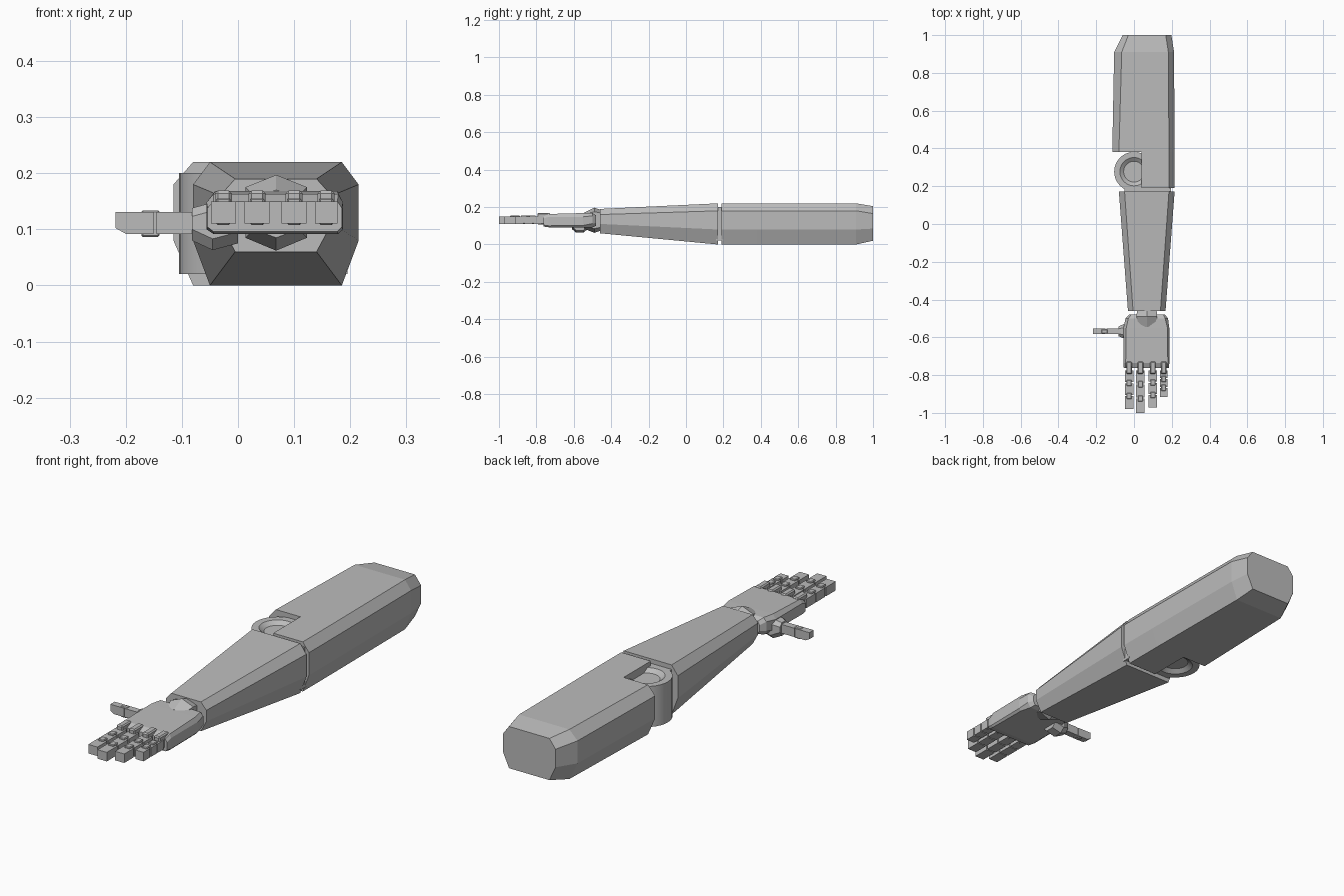
import bpy, bmesh, math
from mathutils import Matrix

cube = bpy.data.objects.get("Cube")
if cube:
    bpy.data.objects.remove(cube, do_unlink=True)

grey = bpy.data.materials.new("plain grey")
grey.use_nodes = True
grey.diffuse_color = (0.5, 0.5, 0.5, 1)
grey.node_tree.nodes["Principled BSDF"].inputs["Base Color"].default_value = (0.5, 0.5, 0.5, 1)


def finish(name, bm):
    bmesh.ops.remove_doubles(bm, verts=bm.verts, dist=0.0002)
    bmesh.ops.recalc_face_normals(bm, faces=bm.faces)
    mesh = bpy.data.meshes.new(name)
    bm.to_mesh(mesh)
    bm.free()
    mesh.materials.append(grey)
    obj = bpy.data.objects.new(name, mesh)
    bpy.context.collection.objects.link(obj)
    return obj


def skin(name, rings):
    """Join closed rings of points and cap both ends."""
    bm = bmesh.new()
    loops = [[bm.verts.new(p) for p in ring] for ring in rings]
    for a, b in zip(loops, loops[1:]):
        for i in range(len(a)):
            j = (i + 1) % len(a)
            bm.faces.new((a[i], a[j], b[j], b[i]))
    bm.faces.new(loops[0])
    bm.faces.new(loops[-1])
    return finish(name, bm)


def octagon(y, x0, x1, z0, z1, left, right, low, high):
    """Cross-section with cut corners; left and right are the cut widths."""
    return [(x0 + left, y, z0), (x1 - right, y, z0), (x1, y, z0 + low), (x1, y, z1 - high),
            (x1 - right, y, z1), (x0 + left, y, z1), (x0, y, z1 - high), (x0, y, z0 + low)]


def block(name, x0, x1, y0, y1, z0, z1, bevel=0.0):
    bm = bmesh.new()
    m = Matrix.Translation(((x0 + x1) / 2, (y0 + y1) / 2, (z0 + z1) / 2))
    m = m @ Matrix.Diagonal((x1 - x0, y1 - y0, z1 - z0, 1))
    bmesh.ops.create_cube(bm, size=1, matrix=m)
    if bevel:
        bmesh.ops.bevel(bm, geom=bm.edges[:], offset=bevel, segments=1, affect='EDGES')
    return finish(name, bm)


# Upper arm: full-width sleeve, then the half beside the elbow
skin("upper_arm", [
    octagon(0.38, -0.115, 0.215, 0, 0.22, 0.035, 0.03, 0.08, 0.04),
    octagon(0.91, -0.105, 0.212, 0, 0.22, 0.04, 0.03, 0.08, 0.04),
    octagon(1.0, -0.06, 0.198, 0.02, 0.205, 0.03, 0.03, 0.065, 0.04)])
skin("upper_arm_elbow_side", [
    octagon(0.19, 0.04, 0.215, 0, 0.22, 0, 0.03, 0.08, 0.04),
    octagon(0.38, 0.04, 0.215, 0, 0.22, 0, 0.03, 0.08, 0.04)])

# Elbow: upright drum with a dished centre on both ends
elbow_profile = [(0.055, 0.035), (0.075, 0.02), (0.105, 0.02),
                 (0.105, 0.2), (0.075, 0.2), (0.055, 0.185)]
elbow = skin("elbow_drum", [
    [(r * math.cos(a * math.tau / 32), 0.277 + r * math.sin(a * math.tau / 32), z)
     for a in range(32)] for r, z in elbow_profile])
bpy.context.view_layer.objects.active = elbow
elbow.select_set(True)
bpy.ops.object.shade_smooth_by_angle(angle=math.radians(25))
elbow.select_set(False)
block("elbow_core", -0.05, 0.195, 0.16, 0.2, 0.02, 0.2)

# Forearm: tapers to the wrist
skin("forearm", [
    octagon(0.172, -0.08, 0.215, 0, 0.22, 0.03, 0.03, 0.08, 0.04),
    octagon(-0.46, -0.032, 0.167, 0.06, 0.19, 0.027, 0.027, 0.05, 0.03)])

# Wrist: faceted joint with a ridge along the top and bottom
def wrist_ring(y, half, low, high, side):
    return [(0.068 - half, y, 0.13 - side), (0.068, y, low), (0.068 + half, y, 0.13 - side),
            (0.068 + half, y, 0.13 + side), (0.068, y, high), (0.068 - half, y, 0.13 + side)]

skin("wrist", [wrist_ring(-0.44, 0.05, 0.08, 0.18, 0.035),
               wrist_ring(-0.49, 0.055, 0.062, 0.197, 0.045),
               wrist_ring(-0.545, 0.04, 0.085, 0.17, 0.03)])

# Palm
skin("palm", [
    octagon(-0.48, -0.025, 0.165, 0.1, 0.155, 0.01, 0.01, 0.015, 0.015),
    octagon(-0.5, -0.045, 0.18, 0.092, 0.168, 0.015, 0.015, 0.02, 0.015),
    octagon(-0.55, -0.056, 0.187, 0.092, 0.168, 0.015, 0.01, 0.01, 0.02),
    octagon(-0.735, -0.056, 0.187, 0.092, 0.163, 0.012, 0.008, 0.008, 0.015),
    octagon(-0.762, -0.054, 0.185, 0.096, 0.15, 0.01, 0.008, 0.008, 0.012)])

# Fingers: knuckle, three segments and two raised hinges each
for label, x, tip in (("index", -0.026, -0.98), ("middle", 0.034, -1.0),
                      ("ring", 0.1, -0.972), ("little", 0.157, -0.915)):
    w = 0.0225 if label != "little" else 0.02
    block(label + "_knuckle", x - 0.015, x + 0.015, -0.795, -0.728, 0.108, 0.169, 0.005)
    start, gap = -0.775, 0.006
    step = (tip - start) / 3
    for i in range(3):
        a = start + step * i
        b = a + step
        end = b + gap if i < 2 else b
        block(f"{label}_segment_{i + 1}", x - w, x + w, end, a, 0.11, 0.15)
        if i < 2:
            block(f"{label}_hinge_{i + 1}", x - 0.013, x + 0.013, b - 0.015, b + 0.018,
                  0.113, 0.156, 0.003)

# Thumb: faceted base, then segments pointing sideways
def thumb_ring(x, half, low, high):
    c = half * 0.5
    return [(x, -0.568 - half, low + 0.02), (x, -0.568 - c, low), (x, -0.568 + c, low),
            (x, -0.568 + half, low + 0.02), (x, -0.568 + half, high - 0.015),
            (x, -0.568 + c, high), (x, -0.568 - c, high), (x, -0.568 - half, high - 0.015)]

skin("thumb_base", [thumb_ring(0.0, 0.04, 0.075, 0.14),
                    thumb_ring(-0.045, 0.042, 0.063, 0.148),
                    thumb_ring(-0.082, 0.026, 0.08, 0.138)])
block("thumb_inner_segment", -0.145, -0.075, -0.583, -0.553, 0.092, 0.131)
block("thumb_hinge", -0.172, -0.14, -0.579, -0.557, 0.086, 0.134, 0.003)
skin("thumb_tip", [[(-0.151, y, 0.092), (-0.151, y, 0.131), (-0.218, y, 0.131),
                    (-0.218, y, 0.102), (-0.2, y, 0.092)] for y in (-0.583, -0.553)])
